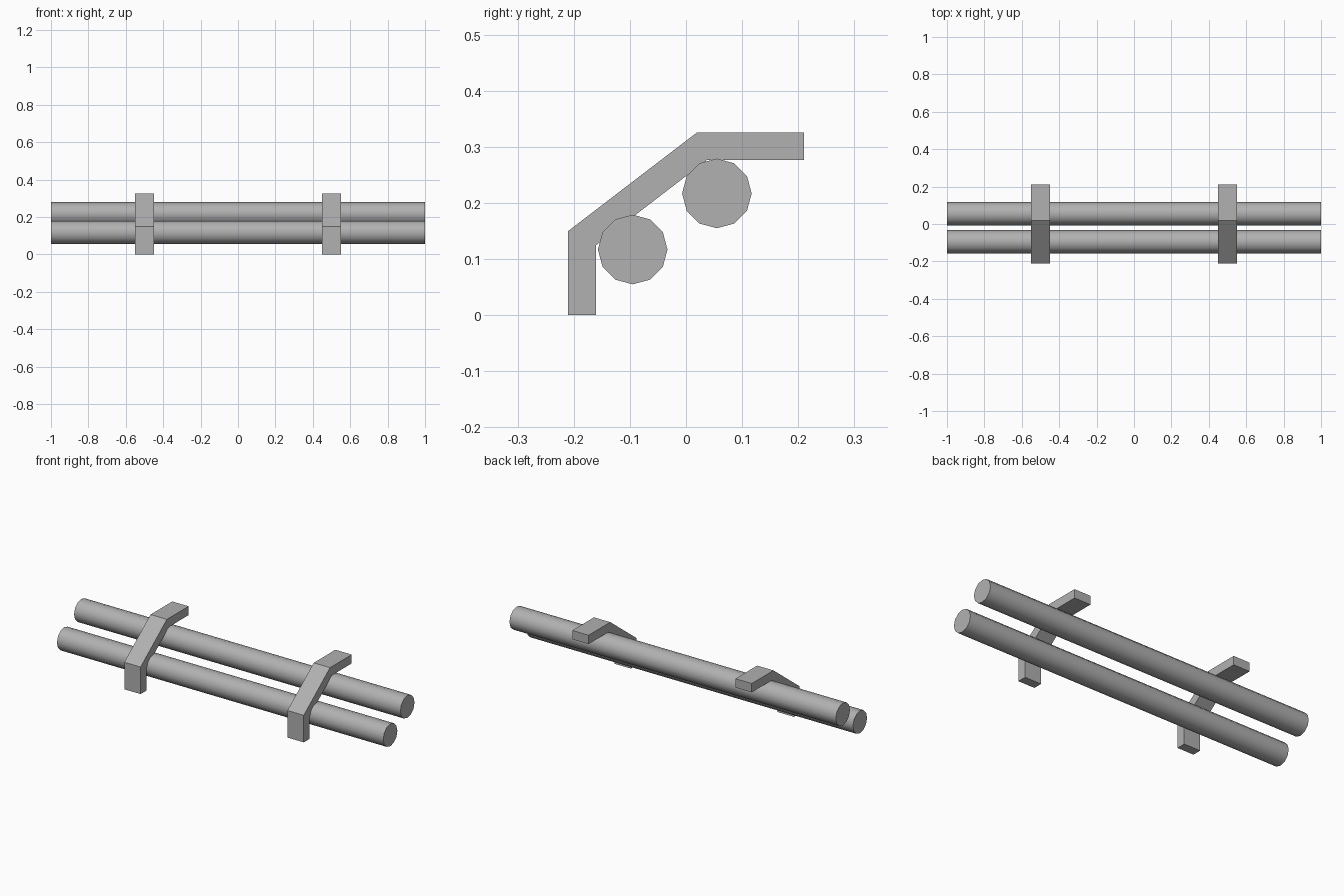
import bpy, bmesh
from math import cos, sin, pi, radians

if "Cube" in bpy.data.objects:
    bpy.data.objects.remove(bpy.data.objects["Cube"])

# Dark grey shared by every part
grey = bpy.data.materials.new("dark_grey")
grey.diffuse_color = (0.44, 0.44, 0.44, 1)
grey.use_nodes = True
grey.node_tree.nodes["Principled BSDF"].inputs["Base Color"].default_value = grey.diffuse_color


def extrude_x(name, profile, x0, x1, smooth=False):
    """Closed prism along x from a (y, z) profile."""
    bm = bmesh.new()
    face = bm.faces.new([bm.verts.new((x0, y, z)) for y, z in profile])
    res = bmesh.ops.extrude_face_region(bm, geom=[face], use_keep_orig=True)
    verts = [v for v in res["geom"] if isinstance(v, bmesh.types.BMVert)]
    bmesh.ops.translate(bm, verts=verts, vec=(x1 - x0, 0, 0))
    bmesh.ops.recalc_face_normals(bm, faces=bm.faces)
    mesh = bpy.data.meshes.new(name)
    bm.to_mesh(mesh)
    bm.free()
    mesh.materials.append(grey)
    obj = bpy.data.objects.new(name, mesh)
    bpy.context.collection.objects.link(obj)
    if smooth:
        bpy.ops.object.select_all(action='DESELECT')
        obj.select_set(True)
        bpy.context.view_layer.objects.active = obj
        bpy.ops.object.shade_smooth_by_angle(angle=radians(40))
    return obj


def ring(y, z, r, n=12):
    return [(y + r * cos(2 * pi * i / n), z + r * sin(2 * pi * i / n)) for i in range(n)]


# Two long pipes, the rear one higher
for name, y, z in (("front_pipe", -0.095, 0.117), ("rear_pipe", 0.055, 0.217)):
    extrude_x(name, ring(y, z, 0.062), -1, 1, smooth=True)

# Bent straps that run over both pipes
strap = [(-0.21, 0), (-0.21, 0.15), (0.02, 0.326), (0.21, 0.326),
         (0.21, 0.277), (0.038, 0.277), (-0.16, 0.125), (-0.16, 0)]
for name, x in (("left_bracket", -0.5), ("right_bracket", 0.5)):
    extrude_x(name, strap, x - 0.05, x + 0.05)
